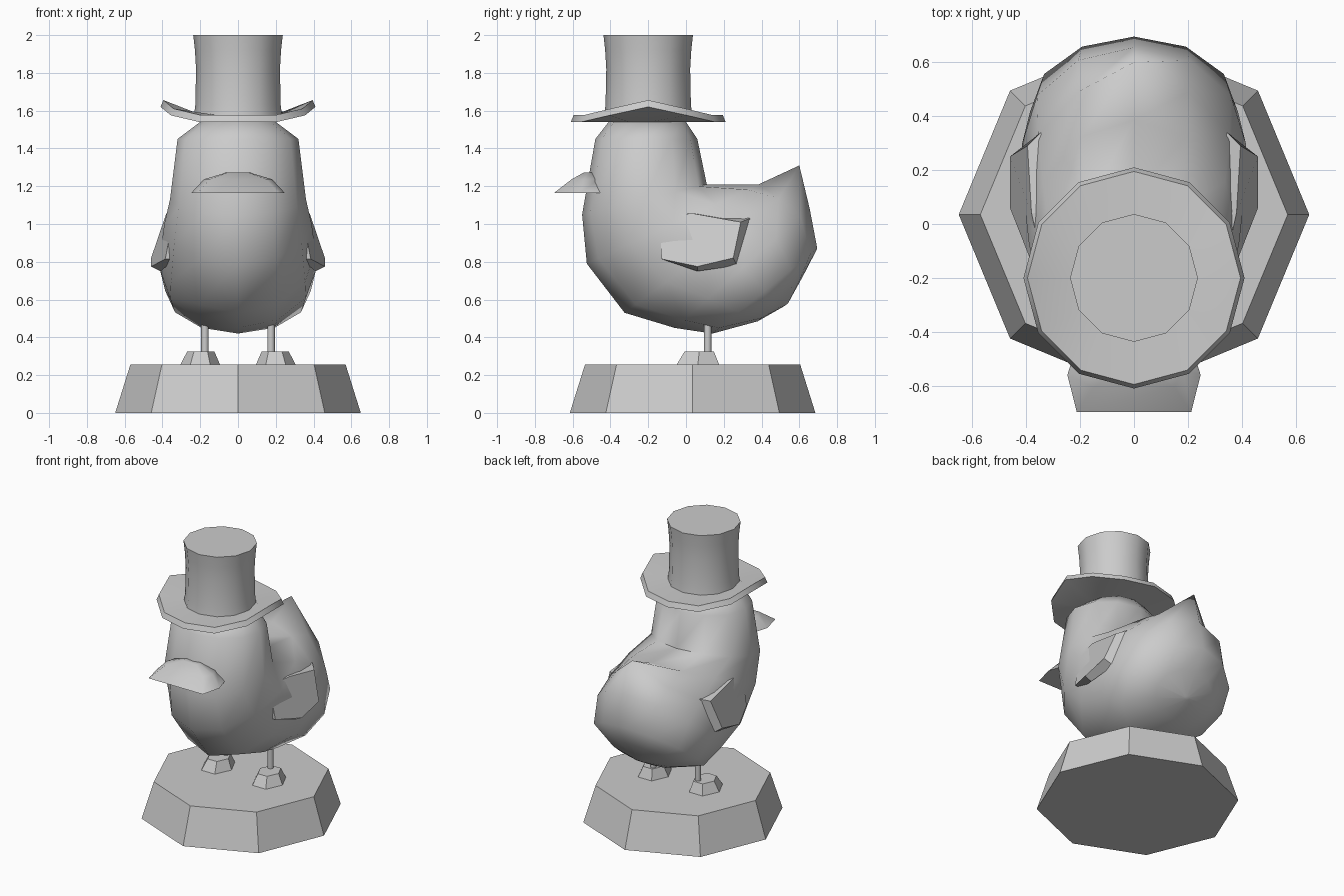
import bpy, bmesh
from math import sin, cos, pi, radians
from mathutils import Vector

if "Cube" in bpy.data.objects:
    bpy.data.objects.remove(bpy.data.objects["Cube"])


def loft(name, rings, smooth=None, mirror=False):
    """Skin equal-length rings of points, cap both ends."""
    bm = bmesh.new()
    vr = [[bm.verts.new(p) for p in r] for r in rings]
    n = len(rings[0])
    for a, b in zip(vr, vr[1:]):
        for i in range(n):
            j = (i + 1) % n
            bm.faces.new((a[i], a[j], b[j], b[i]))
    bm.faces.new(vr[0])
    bm.faces.new(vr[-1])
    bmesh.ops.recalc_face_normals(bm, faces=bm.faces)
    me = bpy.data.meshes.new(name)
    bm.to_mesh(me)
    bm.free()
    ob = bpy.data.objects.new(name, me)
    bpy.context.collection.objects.link(ob)
    if smooth:
        for p in me.polygons:
            p.use_smooth = True
        me.set_sharp_from_angle(angle=radians(smooth))
    if mirror:
        ob.modifiers.new("mirror", 'MIRROR').use_mirror_merge = False
    return ob


def circle(n, cx, cy, z, rx, ry=None):
    ry = ry or rx
    return [(cx + rx * cos(2 * pi * i / n), cy + ry * sin(2 * pi * i / n), z)
            for i in range(n)]


# octagonal plinth
loft("plinth", [circle(8, 0, 0.035, 0, 0.65), circle(8, 0, 0.035, 0.255, 0.57)])

# feet and legs
loft("foot", [circle(6, 0.2, 0.063, 0.255, 0.105, 0.13),
              circle(6, 0.197, 0.07, 0.325, 0.072, 0.09)], 40, True)
loft("leg", [circle(8, 0.175, 0.115, 0.3, 0.02),
             circle(8, 0.175, 0.115, 0.52, 0.02)], 50, True)

# body: elliptical sections fanning from the head round to the rump
# front/under point (y, z), back/top point (y, z), half width
sections = [
    ((-0.41, 1.54), (0.00, 1.54), 0.20),
    ((-0.48, 1.45), (0.06, 1.45), 0.32),
    ((-0.55, 1.05), (0.11, 1.21), 0.36),
    ((-0.525, 0.79), (0.385, 1.21), 0.39),
    ((-0.325, 0.53), (0.55, 1.18), 0.41),
    ((-0.06, 0.45), (0.655, 1.08), 0.415),
    ((0.14, 0.42), (0.695, 0.87), 0.385),
    ((0.38, 0.485), (0.62, 0.725), 0.22),
    ((0.52, 0.565), (0.54, 0.58), 0.02),
]
rings = []
for f, b, w in sections:
    f, b = Vector((0, *f)), Vector((0, *b))
    mid, half = (f + b) / 2, (b - f) / 2
    rings.append([mid + half * cos(i * pi / 6) + Vector((w * sin(i * pi / 6), 0, 0))
                  for i in range(12)])
rings[4][0] = Vector((0, 0.6, 1.31))  # pointed tail tip
loft("body", rings, 75)

# wings
outer = [(.34, -.14, 1.05), (.38, .04, 1.055), (.395, .29, 1.01),
         (.46, .25, .82), (.46, .06, .775), (.385, -.13, .815)]
inner = [(.30, -.14, 1.05), (.30, .04, 1.06), (.345, .34, 1.03),
         (.40, .27, .78), (.41, .06, .75), (.33, -.13, .815)]
loft("wing", [inner, outer], mirror=True)


# beak: flat underside, domed top
def beak_ring(z, front, side, y0, y1, y2):
    return [(-front, y0, z), (front, y0, z), (side, y1, z),
            (front, y2, z), (-front, y2, z), (-side, y1, z)]


loft("beak", [beak_ring(1.165, 0.212, 0.247, -0.698, -0.56, -0.445),
              beak_ring(1.237, 0.15, 0.18, -0.605, -0.54, -0.46),
              beak_ring(1.273, 0.05, 0.06, -0.54, -0.52, -0.49)], 50)

# hat brim, curled up at the sides
lift = [0.08, 0.035, 0, 0, 0, 0.035, 0.08, 0.035, 0, 0, 0, 0.035]


def brim_ring(r, z, k):
    return [(x, y, zz + k * l) for (x, y, zz), l in
            zip(circle(12, 0, -0.2, z, r), lift)]


loft("hat_brim", [brim_ring(0.2, 1.54, 0), brim_ring(0.41, 1.54, 1),
                  brim_ring(0.395, 1.576, 1), brim_ring(0.22, 1.576, 0)], 40)

# hat crown
loft("hat_crown", [circle(12, 0, -0.2, z, r) for z, r in
                   ((1.56, 0.235), (1.63, 0.226), (1.82, 0.222), (1.92, 0.228), (2.0, 0.237))], 40)
